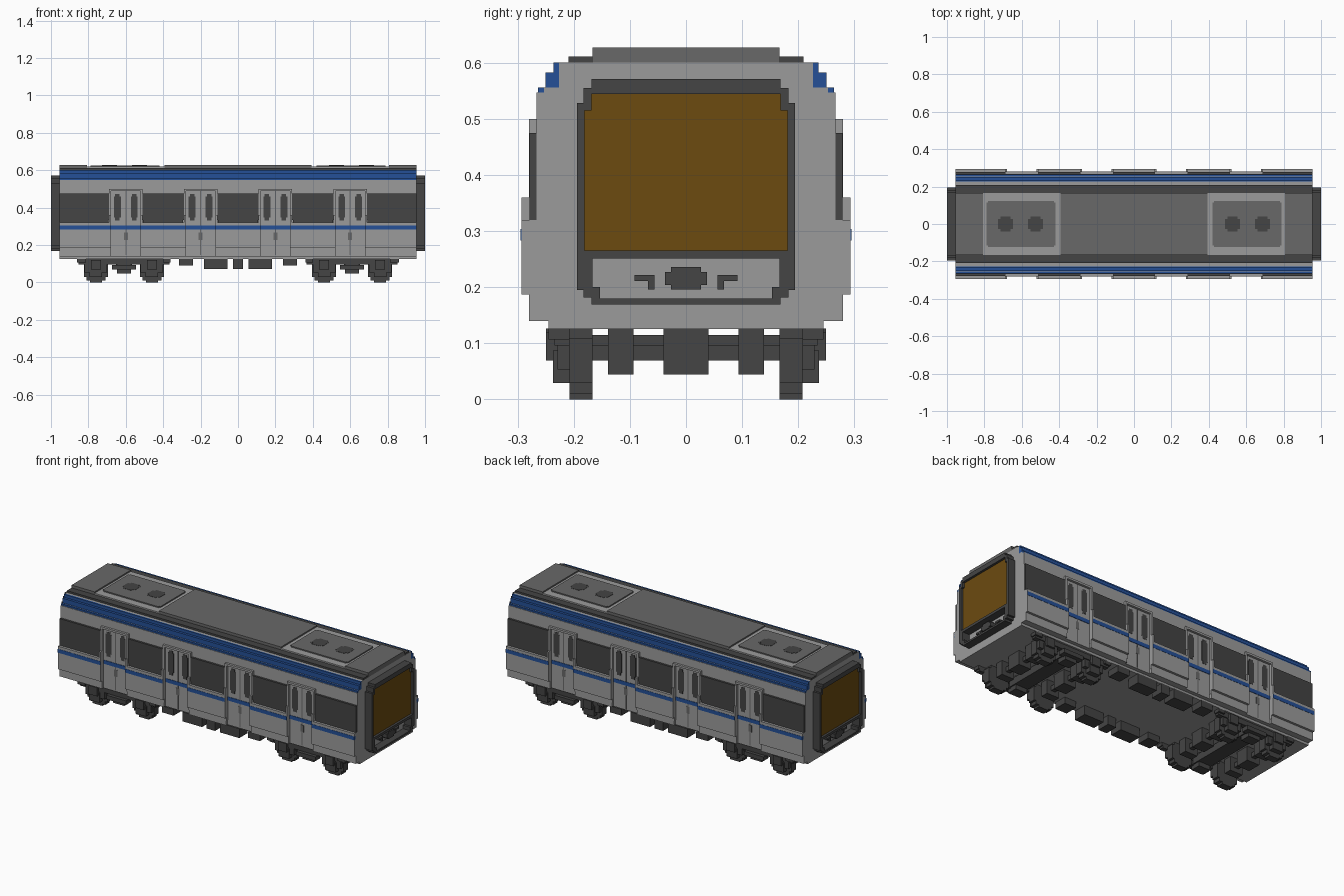
import bpy
import bmesh

cube = bpy.data.objects.get("Cube")
if cube:
    bpy.data.objects.remove(cube, do_unlink=True)

U = 2 / 150      # one block of the model's grid
END = 71.6       # half length of the car shell
DOORS = (15, 45)  # door centres, mirrored along the car


def material(name, r, g, b):
    m = bpy.data.materials.new(name)
    m.use_nodes = True
    m.diffuse_color = (r, g, b, 1)
    shader = m.node_tree.nodes["Principled BSDF"]
    shader.inputs["Base Color"].default_value = (r, g, b, 1)
    shader.inputs["Roughness"].default_value = 0.8
    return m


light = material("light grey", .33, .33, .33)
middle = material("roof grey", .14, .14, .14)
dark = material("dark grey", .058, .058, .058)
blue = material("blue", .018, .08, .31)
brown = material("brown", .15, .07, .005)


def part(name, mat, boxes, mirror=""):
    """Join boxes (x0, x1, y0, y1, z0, z1), repeated across the mirrored axes."""
    bm = bmesh.new()
    for x0, x1, y0, y1, z0, z1 in boxes:
        for sx in (1, -1) if "x" in mirror else (1,):
            for sy in (1, -1) if "y" in mirror else (1,):
                made = bmesh.ops.create_cube(bm, size=1)["verts"]
                for v in made:
                    v.co.x = sx * (x1 if v.co.x > 0 else x0) * U
                    v.co.y = sy * (y1 if v.co.y > 0 else y0) * U
                    v.co.z = (z1 if v.co.z > 0 else z0) * U
    bmesh.ops.recalc_face_normals(bm, faces=bm.faces)
    mesh = bpy.data.meshes.new(name)
    bm.to_mesh(mesh)
    bm.free()
    mesh.materials.append(mat)
    obj = bpy.data.objects.new(name, mesh)
    bpy.context.collection.objects.link(obj)
    return obj


def across(half, z0, z1, x=END):
    """A box centred on the car."""
    return (-x, x, -half, half, z0, z1)


# Shell, with stepped shoulders
part("shell", light, [across(20, 10.5, 41), across(19, 41, 41.7), across(17, 41.7, 45)])
part("underframe", light, [across(18.4, 9.4, 10.5)])
part("shoulder_stripes", blue, [(-END, END, 19, 19.8, 40.7, 41.7),
                                (-END, END, 17.7, 18.8, 41.7, 43.7),
                                (-END, END, 16.9, 17.7, 41.7, 45)], "y")

# Side walls between the doors
bays = [(-9, 9), (21, 39), (51, END)]
walls, glass, stripes = [], [], []
for a, b in bays:
    walls += [(a, b, 20, 21, 10.5, 14), (a, b, 20, 22, 14, 24)]
    stripes.append((a, b, 21, 22.1, 21.2, 22.8))
    trim = 0 if b == END else 1
    glass += [(a + .3, b - .3 * trim, 20, 20.9, 25, 35.6),
              (a + 1, b - trim, 20, 20.9, 24, 25)]
part("side_walls", light, walls, "xy")
part("side_windows", dark, glass, "xy")

# Doors with frames, windows and centre seams
frames, panes, seams = [], [], []
for c in DOORS:
    for s in (-1, 1):
        post = sorted((c + s * 5.9, c + s * 6.7))
        frames += [(*post, 20, 21, 12.5, 37.5), (*post, 20, 22, 14, 27)]
        p = c + s * 3.4
        panes += [(p - 1.4, p + 1.4, 20, 20.1, 26, 34.5),
                  (p - .9, p + .9, 20, 20.1, 24.8, 35.5)]
    frames.append((c - 6, c + 6, 20, 21, 36.6, 37.5))
    stripes.append((c - 6, c + 6, 20, 20.2, 21.2, 22.8))
    seams += [(c - .2, c + .2, 20, 20.1, 11, 37),
              (c - .8, c + .8, 20, 20.1, 17, 20)]
part("door_frames", light, frames, "xy")
part("door_windows", dark, panes, "xy")
part("door_seams", middle, seams, "xy")
part("waist_stripe", blue, stripes, "xy")

# Roof panels and edge gutters
part("roof_gutters", dark, [(-END, END, 12.4, 15.7, 44.9, 45.8)], "y")
part("roof_centre", middle, [across(12.5, 45, 47, 29.5)])
part("roof_ends", middle, [(60.5, END, -12.5, 12.5, 45, 47)], "x")

# Roof cooling units
part("cooler_rims", light, [(29.5, 60.5, -12.5, 12.5, 45, 46.4)], "x")
part("cooler_lids", middle, [(32, 58.5, -9.2, 9.2, 46, 46.9),
                             (31.4, 59.1, -8.6, 8.6, 46, 46.9)], "x")
fans = []
for c in (39.5, 51.5):
    fans += [(c - 3, c + 3, -2, 2, 46.5, 47), (c - 2, c + 2, -3, 3, 46.5, 47)]
part("cooler_fans", dark, fans, "x")

# End gangways: stepped frame, closing panel and coupler
part("gangway_sides", dark, [(END, 75, 13.6, 14.6, 14.6, 39.6),
                             (END, 75, 12.6, 13.7, 38.6, 41.6),
                             (END, 75, 12.5, 13.7, 13.6, 19.8),
                             (END, 75, 11.5, 12.6, 12.7, 15)], "xy")
part("gangway_bars", dark, [(END, 75, -12.6, 12.6, 40.8, 42.8),
                            (END, 75, -13.7, 13.7, 18.8, 19.9),
                            (END, 75, -12.5, 12.5, 12.7, 13.5)], "x")
part("gangway_panel", brown, [(END, 74, -13.6, 13.6, 19.8, 38.7),
                              (END, 74, -12.6, 12.6, 38.7, 40.9)], "x")
part("coupler", dark, [(END, 74, -2, 2, 14.7, 17.7),
                       (END, 74, -2.8, 2.8, 15.3, 17)], "x")
part("coupler_hooks", dark, [(END, 73, 4.2, 5.1, 14.7, 16.6),
                             (END, 73, 4.2, 6.9, 15.8, 16.6)], "xy")

# Equipment boxes under the floor
part("equipment", dark, [(18, 23.6, 13, 18.7, 6.7, 9.5),
                         (4.3, 13.7, 13, 18.7, 5.4, 9.5),
                         (-2, 2, 13, 18.7, 5.4, 9.5)], "xy")

# Wheel sets with axles, gearboxes and axle boxes
wheels, axles, hangers = [], [], []
for c in (34.5, 57):
    for w, h in ((2.4, 5.2), (3.8, 4.4), (4.8, 3)):
        wheels.append((c - w, c + w, 12.5, 15.6, 5.2 - h, 5.2 + h))
    axles += [(c - 1, c + 1, 0, 12.6, 5.2, 7.2),
              (c - 3, c + 3, 7, 10.4, 3.3, 9.4),
              (c - 3, c + 3, 0, 3, 3.3, 9.4)]
    hangers += [(c - 4.5, c + 4.5, 15.6, 17.2, 4, 8),
                (c - 2.5, c + 2.5, 15.6, 17.8, 2.2, 6.5),
                (c - 2, c + 2, 17, 18.7, 5.2, 9)]
part("wheels", dark, wheels, "xy")
part("axles", dark, axles, "xy")
part("axle_boxes", dark, hangers, "xy")

# Bogie frames
part("bogie_frames", dark, [(27.5, 64, 15.6, 17.6, 7.2, 9.6),
                            (27, 30, 15.6, 18.4, 8, 9.8),
                            (61, 64.5, 15.6, 18.4, 8, 9.8),
                            (41, 50.5, 15.6, 18.7, 5.2, 7),
                            (43, 48.5, 12.5, 17, 3.6, 9.4),
                            (42.5, 49, 0, 15.6, 5.5, 8.6)], "xy")
